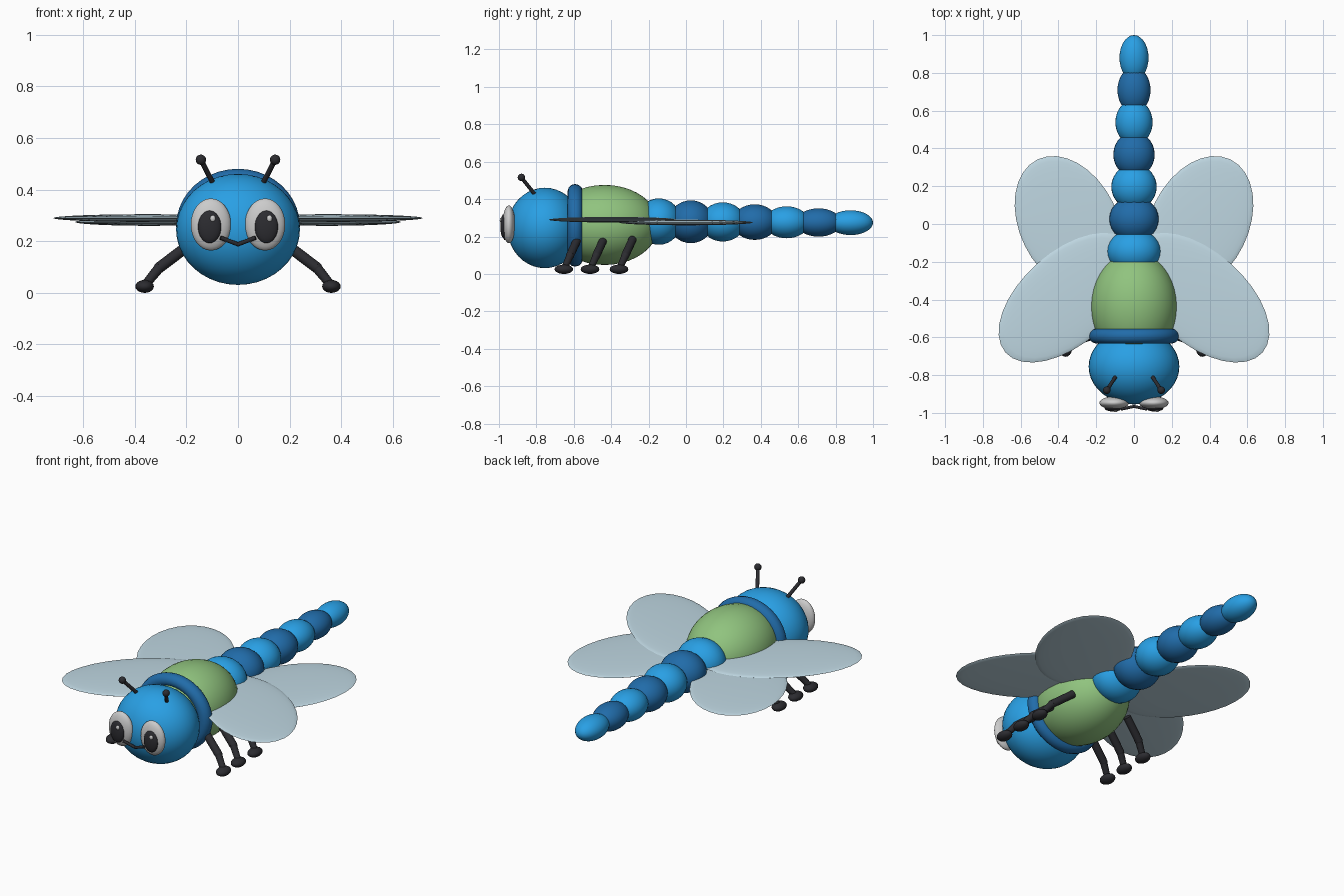
import bpy, math
from mathutils import Vector

if "Cube" in bpy.data.objects:
    bpy.data.objects.remove(bpy.data.objects["Cube"])


def material(name, r, g, b):
    m = bpy.data.materials.new(name)
    m.diffuse_color = (r, g, b, 1)
    m.use_nodes = True
    m.node_tree.nodes["Principled BSDF"].inputs["Base Color"].default_value = m.diffuse_color
    return m


LIGHT = material("light_blue", 0.022, 0.35, 0.78)
DARK = material("dark_blue", 0.015, 0.15, 0.40)
GREEN = material("green", 0.28, 0.55, 0.21)
WING = material("pale_wing", 0.52, 0.68, 0.76)
BLACK = material("charcoal", 0.025, 0.025, 0.03)
WHITE = material("white", 0.8, 0.8, 0.8)


def finish(name, mat):
    ob = bpy.context.object
    ob.name = name
    ob.data.materials.append(mat)
    bpy.ops.object.transform_apply(location=False, rotation=False, scale=True)
    bpy.ops.object.shade_smooth_by_angle(angle=math.radians(50))
    return ob


def ellipsoid(name, loc, radii, mat, rot=(0, 0, 0), seg=32, rings=16):
    bpy.ops.mesh.primitive_uv_sphere_add(segments=seg, ring_count=rings, radius=1,
                                         location=loc, rotation=rot)
    bpy.context.object.scale = radii
    return finish(name, mat)


def rod(name, a, b, r1, r2, mat):
    a, b = Vector(a), Vector(b)
    d = b - a
    bpy.ops.mesh.primitive_cone_add(vertices=14, radius1=r1, radius2=r2, depth=d.length,
                                    location=(a + b) / 2,
                                    rotation=d.to_track_quat('Z', 'Y').to_euler())
    return finish(name, mat)


# Head, collar and thorax
ellipsoid("head", (0, -0.755, 0.246), (0.24, 0.2, 0.215), LIGHT, seg=40, rings=20)
bpy.ops.mesh.primitive_torus_add(location=(0, -0.593, 0.26), rotation=(math.pi / 2, 0, 0),
                                 major_radius=0.195, minor_radius=0.04,
                                 major_segments=40, minor_segments=12)
bpy.context.object.scale = (1.02, 0.94, 1)
finish("collar", DARK)
ellipsoid("thorax", (0, -0.435, 0.262), (0.23, 0.29, 0.214), GREEN, seg=40, rings=20)

# Tapering tail of alternating segments
for i in range(7):
    t = i / 6
    ellipsoid(f"tail_segment_{i + 1}",
              (0, -0.145 + 1.025 * t, 0.28 - 0.006 * t),
              (0.142 - 0.065 * t, 0.12, 0.124 - 0.058 * t),
              DARK if i % 2 else LIGHT, seg=28)

# Paired parts
for side, s in (("left", -1), ("right", 1)):
    # Wings: flat ellipsoids swept forward and back
    ellipsoid(f"{side}_front_wing", (s * 0.35, -0.39, 0.29), (0.44, 0.243, 0.015), WING,
              rot=(0, 0, s * math.radians(-41.4)))
    ellipsoid(f"{side}_rear_wing", (s * 0.345, 0.0, 0.275), (0.38, 0.26, 0.015), WING,
              rot=(0, 0, s * math.radians(64)))

    # Eyes
    ellipsoid(f"{side}_eye", (s * 0.105, -0.947, 0.265), (0.078, 0.034, 0.101), WHITE)
    ellipsoid(f"{side}_pupil", (s * 0.11, -0.975, 0.256), (0.045, 0.018, 0.063), BLACK, seg=24)
    ellipsoid(f"{side}_eye_glint", (s * 0.11 + 0.012, -0.988, 0.288), (0.011, 0.008, 0.013),
              WHITE, seg=12, rings=8)

    # Antennae
    tip = (s * 0.144, -0.88, 0.516)
    rod(f"{side}_antenna", (s * 0.097, -0.808, 0.425), tip, 0.01, 0.01, BLACK)
    ellipsoid(f"{side}_antenna_tip", tip, (0.02, 0.02, 0.02), BLACK, seg=16, rings=10)

    # Mouth halves
    rod(f"{side}_mouth", (0, -0.966, 0.188), (s * 0.068, -0.98, 0.214), 0.008, 0.008, BLACK)

    # Legs with knee and foot
    for place, y in (("front", -0.65), ("middle", -0.51), ("rear", -0.355)):
        hip = (s * 0.19, y + 0.07, 0.185)
        knee = (s * 0.305, y + 0.03, 0.098)
        ankle = (s * 0.36, y, 0.03)
        rod(f"{side}_{place}_upper_leg", hip, knee, 0.022, 0.022, BLACK)
        ellipsoid(f"{side}_{place}_knee", knee, (0.022,) * 3, BLACK, seg=14, rings=8)
        rod(f"{side}_{place}_lower_leg", knee, ankle, 0.02, 0.017, BLACK)
        ellipsoid(f"{side}_{place}_foot", (s * 0.362, y - 0.003, 0.025),
                  (0.036, 0.05, 0.025), BLACK, seg=20, rings=10)
